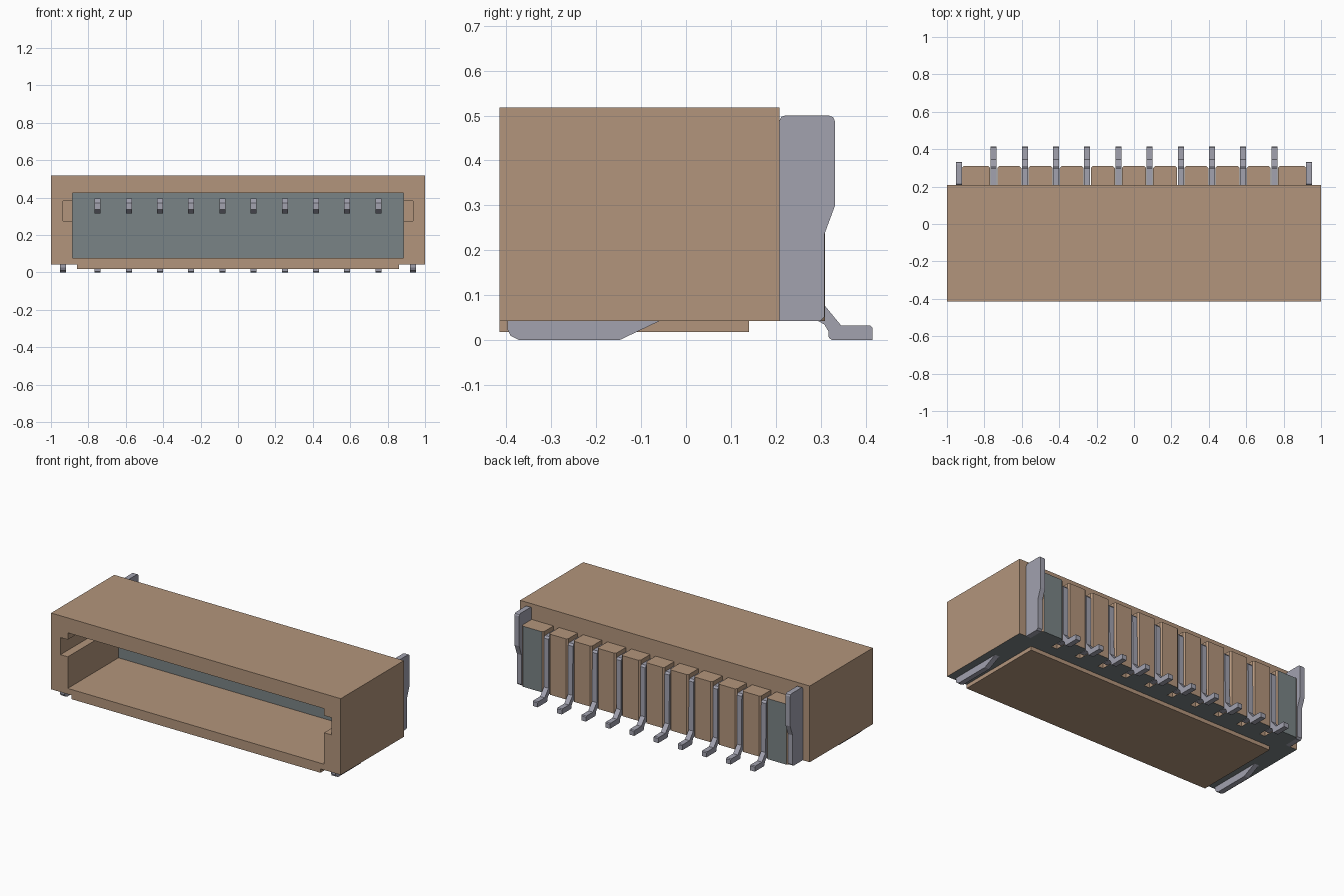
import bpy
import bmesh
from mathutils import Vector

if "Cube" in bpy.data.objects:
    bpy.data.objects.remove(bpy.data.objects["Cube"], do_unlink=True)


def material(name, rgb):
    m = bpy.data.materials.new(name)
    m.use_nodes = True
    m.diffuse_color = (*rgb, 1)
    bsdf = next(n for n in m.node_tree.nodes if n.type == 'BSDF_PRINCIPLED')
    bsdf.inputs["Base Color"].default_value = (*rgb, 1)
    return m


TAN = material("tan plastic", (0.45, 0.30, 0.20))
SLATE = material("slate grey", (0.195, 0.23, 0.237))
METAL = material("pale metal", (0.36, 0.36, 0.43))


def prism(name, profile, axis, lo, hi, *mats):
    """Extrude a 2D profile: axis 'x' takes (y, z) points, axis 'z' takes (x, y)."""
    bm = bmesh.new()
    to3d = (lambda p, d: (d, *p)) if axis == 'x' else (lambda p, d: (*p, d))
    face = bm.faces.new([bm.verts.new(to3d(p, lo)) for p in profile])
    out = bmesh.ops.extrude_face_region(bm, geom=[face])
    verts = [v for v in out["geom"] if isinstance(v, bmesh.types.BMVert)]
    shift = Vector((hi - lo, 0, 0)) if axis == 'x' else Vector((0, 0, hi - lo))
    bmesh.ops.translate(bm, verts=verts, vec=shift)
    bmesh.ops.recalc_face_normals(bm, faces=bm.faces)
    mesh = bpy.data.meshes.new(name)
    bm.to_mesh(mesh)
    bm.free()
    for m in mats:
        mesh.materials.append(m)
    ob = bpy.data.objects.new(name, mesh)
    bpy.context.collection.objects.link(ob)
    return ob


def box(name, x, y, z, *mats):
    rect = [(x[0], y[0]), (x[1], y[0]), (x[1], y[1]), (x[0], y[1])]
    return prism(name, rect, 'z', z[0], z[1], *mats)


def cut(ob, cutter):
    mod = ob.modifiers.new("cut", 'BOOLEAN')
    mod.operation = 'DIFFERENCE'
    mod.solver = 'EXACT'
    mod.object = cutter
    bpy.context.view_layer.objects.active = ob
    bpy.ops.object.modifier_apply(modifier=mod.name)
    bpy.data.objects.remove(cutter, do_unlink=True)


def paint(ob, rule):
    for f in ob.data.polygons:
        f.material_index = 1 if rule(f.normal, f.center) else 0


BASE, BACK, CAVITY_END = 0.042, 0.208, 0.085

# Housing with an open mating cavity and a key slot in each side wall
housing = box("housing", (-1, 1), (-0.415, BACK), (BASE, 0.518), TAN, SLATE)
cut(housing, box("cavity_cutter", (-0.885, 0.885), (-0.5, CAVITY_END), (0.078, 0.425), TAN, SLATE))
cut(housing, box("slot_cutter", (-0.935, 0.935), (-0.5, 0.03), (0.275, 0.382), TAN, SLATE))
paint(housing, lambda n, c: (n.z < -0.9 and c.z < BASE + 0.01)
      or (n.y < -0.9 and c.y > CAVITY_END - 0.01))

# Raised pad under the housing
box("bottom_pad", (-0.86, 0.86), (-0.415, 0.14), (0.018, BASE), TAN)

# Rear comb: blocks with bevelled corners, separated by the pin grooves
PITCH, HALF_GAP, BEVEL, REAR = 1.5 / 9, 0.019, 0.010, 0.31
pin_x = [-0.75 + PITCH * i for i in range(10)]
edges = [-0.92] + [v for x in pin_x for v in (x - HALF_GAP, x + HALF_GAP)] + [0.92]
for i in range(11):
    a, b = edges[2 * i], edges[2 * i + 1]
    profile = [(a, BACK), (b, BACK), (b, REAR - BEVEL), (b - BEVEL, REAR),
               (a + BEVEL, REAR), (a, REAR - BEVEL)]
    block = prism(f"rear_block_{i + 1}", profile, 'z', BASE, 0.42, TAN, SLATE)
    end = i in (0, 10)
    paint(block, lambda n, c: n.z < -0.9 or (end and n.y > 0.9))

# Contact pins: pointed tip in the cavity, rear drop and soldering foot
pin_profile = [
    (-0.22, 0.335), (-0.22, 0.37), (-0.19, 0.395), (0.296, 0.395), (0.306, 0.383),
    (0.308, 0.078), (0.345, 0.033), (0.41, 0.033), (0.415, 0.028), (0.415, 0),
    (0.325, 0), (0.318, 0.005), (0.317, 0.02), (0.308, 0.035), (0.295, BASE),
    (0.25, BASE), (0.25, 0.315), (-0.19, 0.315)]
for i, x in enumerate(pin_x):
    prism(f"contact_pin_{i + 1}", pin_profile, 'x', x - 0.016, x + 0.016, METAL)

# Side retention plates behind the housing and their feet underneath
plate_profile = [
    (BACK, BASE), (BACK, 0.488), (0.212, 0.497), (0.22, 0.5), (0.318, 0.5),
    (0.328, 0.496), (0.332, 0.486), (0.332, 0.3), (0.308, 0.235), (0.308, 0.052),
    (0.298, BASE)]
foot_profile = [
    (-0.398, BASE), (-0.398, 0.025), (-0.39, 0.009), (-0.372, 0),
    (-0.148, 0), (-0.06, BASE)]
for side, s in (("left", 1), ("right", -1)):
    lo, hi = sorted((s * 0.92, s * 0.952))
    prism(f"{side}_retention_plate", plate_profile, 'x', lo, hi, METAL)
    prism(f"{side}_retention_foot", foot_profile, 'x', lo, hi, METAL)
